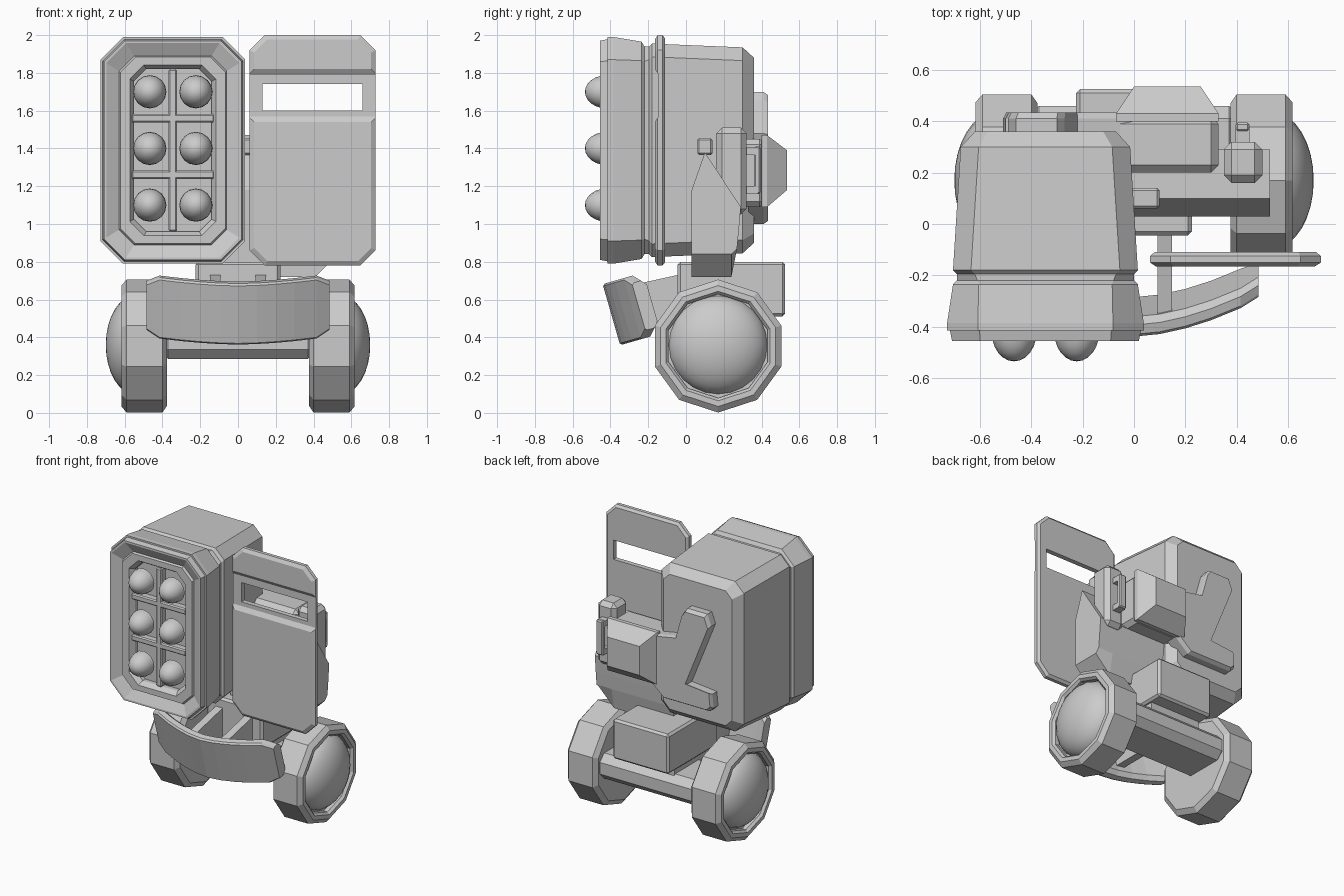
import bpy, bmesh, math
from mathutils import Matrix, Vector

if "Cube" in bpy.data.objects:
    bpy.data.objects.remove(bpy.data.objects["Cube"])


def finish(name, bm, smooth=False):
    bmesh.ops.recalc_face_normals(bm, faces=bm.faces)
    for f in bm.faces:
        f.smooth = smooth
    me = bpy.data.meshes.new(name)
    bm.to_mesh(me)
    bm.free()
    ob = bpy.data.objects.new(name, me)
    bpy.context.collection.objects.link(ob)
    return ob


def loft(name, rings):
    """Skin a list of closed point rings and cap both ends."""
    bm = bmesh.new()
    vs = [[bm.verts.new(p) for p in r] for r in rings]
    n = len(rings[0])
    for a, b in zip(vs, vs[1:]):
        for i in range(n):
            j = (i + 1) % n
            bm.faces.new((a[i], a[j], b[j], b[i]))
    bm.faces.new(vs[0])
    bm.faces.new(vs[-1])
    return finish(name, bm)


def box(name, x, y, z, bevel=0.0):
    bm = bmesh.new()
    size = (x[1] - x[0], y[1] - y[0], z[1] - z[0])
    mid = ((x[0] + x[1]) / 2, (y[0] + y[1]) / 2, (z[0] + z[1]) / 2)
    bmesh.ops.create_cube(bm, size=1, matrix=Matrix.Translation(mid) @ Matrix.Diagonal((*size, 1)))
    if bevel:
        bmesh.ops.bevel(bm, geom=bm.edges[:], offset=bevel, segments=1, affect='EDGES')
    return finish(name, bm)


def octagon(cx, cz, y, hx, hz, c):
    pts = [(hx, hz - c), (hx - c, hz), (c - hx, hz), (-hx, hz - c),
           (-hx, c - hz), (c - hx, -hz), (hx - c, -hz), (hx, c - hz)]
    return [(cx + px, y, cz + pz) for px, pz in pts]


def dome(name, loc, scale, direction, seg=24, rings=16):
    """Half sphere whose pole points along direction."""
    bm = bmesh.new()
    turn = Vector(direction).to_track_quat('Z', 'Y').to_matrix().to_4x4()
    bmesh.ops.create_uvsphere(bm, u_segments=seg, v_segments=rings, radius=1)
    bmesh.ops.delete(bm, geom=[v for v in bm.verts if v.co.z < -0.01], context='VERTS')
    bm.transform(Matrix.Translation(loc) @ Matrix.Diagonal((*scale, 1)) @ turn)
    return finish(name, bm, True)


def cut(ob, cutter):
    mod = ob.modifiers.new("cut", 'BOOLEAN')
    mod.operation, mod.solver, mod.object = 'DIFFERENCE', 'EXACT', cutter
    bpy.context.view_layer.objects.active = ob
    bpy.ops.object.modifier_apply(modifier=mod.name)
    bpy.data.objects.remove(cutter)


# Launcher housing: tapered rear, groove, flared bezel, sunken window
CX, CZ = -0.345, 1.39
launcher = [(0.36, 0.275, 0.49, 0.05), (0.30, 0.33, 0.545, 0.07), (-0.18, 0.36, 0.565, 0.07),
            (-0.195, 0.345, 0.55, 0.07), (-0.22, 0.345, 0.55, 0.08), (-0.235, 0.36, 0.575, 0.10),
            (-0.385, 0.383, 0.60, 0.12), (-0.415, 0.383, 0.60, 0.12), (-0.415, 0.372, 0.588, 0.115),
            (-0.455, 0.364, 0.58, 0.11), (-0.455, 0.352, 0.567, 0.105), (-0.42, 0.285, 0.50, 0.08),
            (-0.435, 0.278, 0.493, 0.08), (-0.435, 0.228, 0.452, 0.075), (-0.40, 0.205, 0.43, 0.065),
            (-0.37, 0.205, 0.43, 0.065)]
loft("launcher_housing", [octagon(CX, CZ, *r) for r in launcher])

# Window dividers and rocket tips
box("divider_vertical", (CX - 0.022, CX + 0.022), (-0.42, -0.36), (0.96, 1.82), 0.008)
for z in (1.26, 1.56):
    box("divider_horizontal", (CX - 0.22, CX + 0.22), (-0.42, -0.36), (z - 0.022, z + 0.022), 0.008)
for x in (CX - 0.122, CX + 0.122):
    for z in (1.10, 1.40, 1.70):
        dome("rocket_tip", (x, -0.42, z), (0.088, 0.115, 0.088), (0, -1, 0), 16, 12)

# Shield with recessed band and viewing slot
SX, SZ = 0.395, 1.39
shield = loft("shield", [octagon(SX, SZ, *r) for r in (
    (-0.165, 0.31, 0.587, 0.07), (-0.15, 0.333, 0.61, 0.08),
    (-0.125, 0.333, 0.61, 0.08), (-0.11, 0.315, 0.592, 0.07))])
groove = [(-0.20, 1.8725), (-0.145, 1.79), (-0.145, 1.57), (-0.20, 1.4875)]
cut(shield, loft("groove_cutter", [[(x, y, z) for y, z in groove] for x in (-0.2, 1.0)]))
cut(shield, box("slot_cutter", (0.13, 0.66), (-0.3, 0.1), (1.60, 1.74)))

# Torso: side profile, bottom corner drawn in at the outer end
torso = [(0.03, 0.72), (0.03, 0.87), (0.03, 1.18), (0.10, 1.38), (0.29, 1.09), (0.28, 0.97), (0.27, 0.87), (0.24, 0.72)]
outer = [(y, max(z, 0.84)) for y, z in torso]
loft("torso", [[(-0.08, y, z) for y, z in torso], [(0.41, y, z) for y, z in torso],
               [(0.53, y, z) for y, z in outer]])
for z in (1.17, 1.41):
    box("torso_rib", (-0.04, 0.10), (0.06, 0.14), (z - 0.045, z + 0.045), 0.01)

# Rear arm block and tapered pack
box("rear_arm", (-0.20, 0.33), (0.20, 0.42), (1.09, 1.45), 0.03)
loft("rear_pack", [[(x, y, z) for x, z in ((a, c), (b, c), (b, d), (a, d))] for y, a, b, c, d in (
    (0.40, -0.07, 0.33, 1.09, 1.47), (0.43, -0.07, 0.33, 1.09, 1.47), (0.535, 0.0, 0.26, 1.18, 1.39))])

# Clamp holding the back of the launcher
clamp = [(-0.49, 1.62), (-0.46, 1.70), (-0.30, 1.70), (-0.27, 1.66), (-0.22, 1.48), (0.0, 1.44),
         (0.0, 1.10), (-0.12, 1.0), (-0.48, 1.0), (-0.51, 1.03), (-0.50, 1.13), (-0.30, 1.15)]
mid = Vector((-0.25, 1.32))
loft("launcher_clamp", [[(mid.x + (x - mid.x) * s, y, mid.y + (z - mid.y) * s) for x, z in clamp]
                        for y, s in ((0.33, 1.0), (0.41, 1.0), (0.435, 0.95))])

# Shield-side shoulder joint with grip loop
box("shoulder_joint", (0.35, 0.50), (0.16, 0.32), (1.05, 1.51), 0.03)
box("grip_bar", (0.395, 0.45), (0.36, 0.395), (1.16, 1.41), 0.008)
for z in (1.18, 1.385):
    box("grip_end", (0.395, 0.45), (0.28, 0.38), (z - 0.02, z + 0.02))

# Chassis block and axle
box("chassis_box", (-0.225, 0.225), (-0.045, 0.525), (0.51, 0.80), 0.015)
box("chassis_pillar", (-0.20, 0.20), (0.06, 0.42), (0.42, 0.55))
box("axle", (-0.42, 0.42), (0.09, 0.46), (0.285, 0.47), 0.05)

# Wheels: ten-sided tyres with sunken rim and smooth hub dome
for s, side in ((-1, "left"), (1, "right")):
    prof = [(0.375, 0.315), (0.40, 0.352), (0.59, 0.352), (0.617, 0.32),
            (0.617, 0.29), (0.60, 0.275), (0.57, 0.275)]
    loft(side + "_wheel", [[(s * x, 0.17 + r * math.sin(k * math.pi / 5), 0.354 + r * math.cos(k * math.pi / 5))
                            for k in range(10)] for x, r in prof])
    dome(side + "_hub", (s * 0.54, 0.17, 0.36), (0.16, 0.265, 0.265), (s, 0, 0))


# Front bumper: curved plate with chamfered ends, tilted
def section(x):
    back = 0.15 * (abs(x) / 0.485) ** 1.7
    h = 0.168 if abs(x) < 0.45 else 0.13
    pts = [(0.0, -h + 0.01), (0.0, h - 0.01), (0.012, h), (0.05, h),
           (0.075, h - 0.03), (0.075, -h + 0.03), (0.05, -h), (0.012, -h)]
    return [(x, y + back, z) for y, z in pts]


xs = [-0.485, -0.415, -0.30, -0.20, -0.10, 0.0, 0.10, 0.20, 0.30, 0.415, 0.485]
bumper = loft("front_bumper", [section(x) for x in xs])
bumper.data.transform(Matrix.Translation((0, -0.395, 0.52)) @ Matrix.Rotation(math.radians(16), 4, 'X'))

# Plates joining bumper to chassis
strut = [(-0.36, 0.66), (0.0, 0.74), (0.12, 0.60), (0.12, 0.45), (-0.29, 0.45)]
for x in (-0.12, 0.12):
    loft("bumper_strut", [[(x + d, y, z) for y, z in strut] for d in (-0.028, 0.028)])
